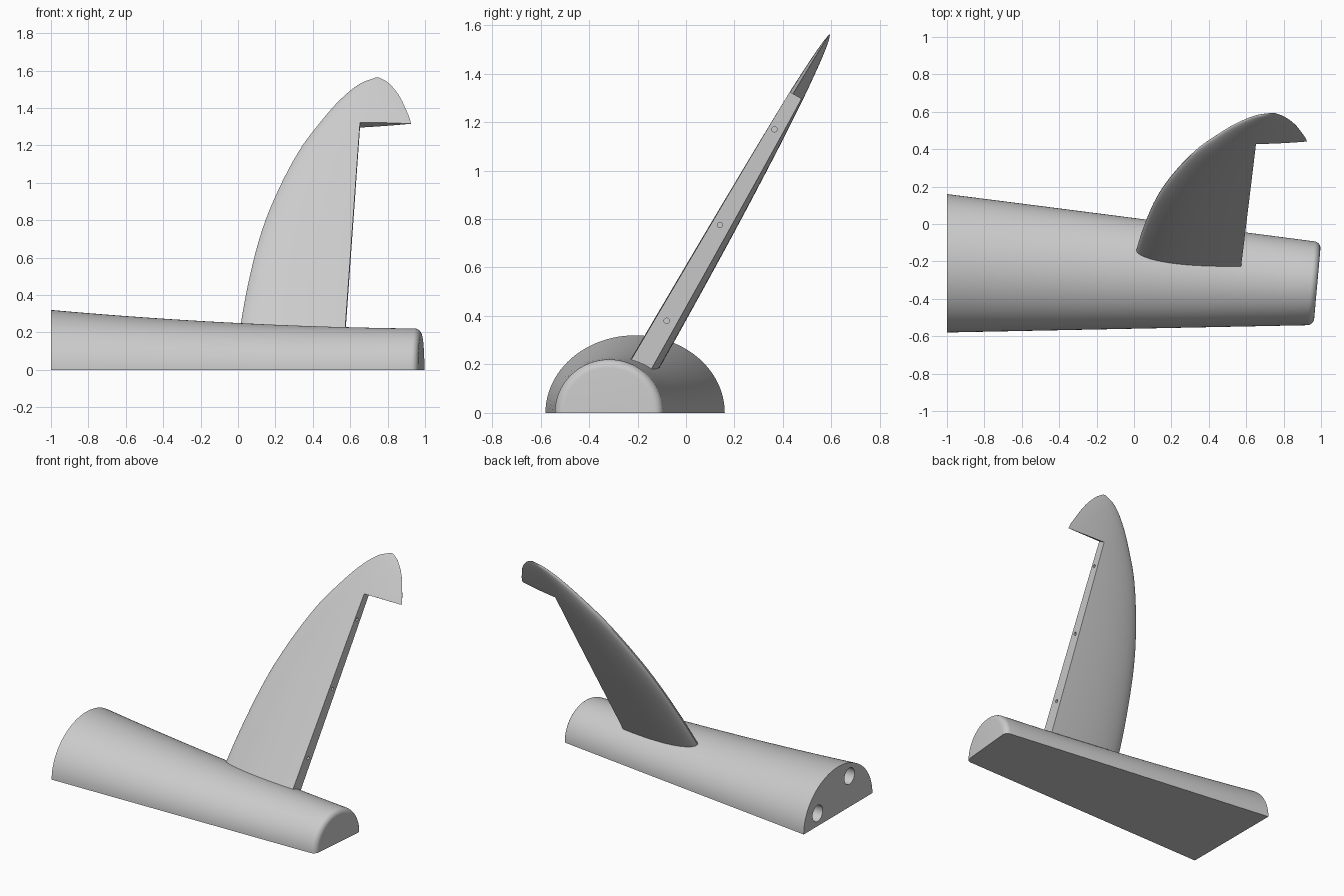
import bpy, bmesh, math
from mathutils import Vector, Matrix

cube = bpy.data.objects.get("Cube")
if cube:
    bpy.data.objects.remove(cube, do_unlink=True)

# Single plain colour
grey = bpy.data.materials.new("light_grey")
grey.use_nodes = True
grey.diffuse_color = (0.6, 0.6, 0.6, 1)
grey.node_tree.nodes["Principled BSDF"].inputs["Base Color"].default_value = (0.6, 0.6, 0.6, 1)


def add_object(name, bm):
    bmesh.ops.recalc_face_normals(bm, faces=bm.faces)
    mesh = bpy.data.meshes.new(name)
    bm.to_mesh(mesh)
    bm.free()
    mesh.materials.append(grey)
    ob = bpy.data.objects.new(name, mesh)
    bpy.context.collection.objects.link(ob)
    return ob


def loft(name, sections):
    """Skin closed sections of equal length and cap both ends."""
    bm = bmesh.new()
    rings = [[bm.verts.new(p) for p in s] for s in sections]
    n = len(rings[0])
    for a, b in zip(rings, rings[1:]):
        for i in range(n):
            j = (i + 1) % n
            bm.faces.new((a[i], a[j], b[j], b[i]))
    bm.faces.new(rings[0])
    bm.faces.new(rings[-1])
    return add_object(name, bm)


def boolean(target, tool, operation):
    mod = target.modifiers.new(operation.lower(), "BOOLEAN")
    mod.operation = operation
    mod.solver = "EXACT"
    mod.object = tool
    bpy.context.view_layer.objects.active = target
    bpy.ops.object.modifier_apply(modifier=mod.name)
    bpy.data.objects.remove(tool, do_unlink=True)


def drill(target, start, axis, radius, depth):
    """Cut a blind round hole from start along axis."""
    axis = Vector(axis)
    bm = bmesh.new()
    bmesh.ops.create_cone(bm, cap_ends=True, segments=32, radius1=radius,
                          radius2=radius, depth=2 * depth)
    rot = axis.to_track_quat("Z", "Y").to_matrix().to_4x4()
    bm.transform(Matrix.Translation(start) @ rot)
    boolean(target, add_object("drill", bm), "DIFFERENCE")


# Tapered half-round boom with a rounded, slightly skewed end
def boom_section(p, inset):
    y_hi, y_lo = 0.16 - 0.13 * (p + 1), -0.58 + 0.02 * (p + 1)
    centre, half = (y_hi + y_lo) / 2, (y_hi - y_lo) / 2 - inset
    height = 0.25 - 0.05 * p + 0.02 * p * p - inset
    pts = []
    for i in range(49):
        a = math.pi * i / 48
        y = centre + half * math.cos(a)
        skew = 0.09 * (y + 0.32) * (p + 1) / 2
        pts.append((p + skew, y, height * math.sin(a)))
    return pts


FILLET, END = 0.035, 0.98
stations = [(-1 + (END - FILLET + 1) * i / 24, 0) for i in range(25)]
for i in range(1, 9):
    a = math.pi / 2 * i / 8
    stations.append((END - FILLET * (1 - math.sin(a)), FILLET * (1 - math.cos(a))))
boom = loft("boom", [boom_section(p, q) for p, q in stations])


# Fin frame: s runs along the span, n across the thickness
def fin_point(x, s, n):
    return (x, 0.5 * s + 0.866 * n, 0.866 * s - 0.5 * n)


def chord_n(x):
    return -0.234 - 0.045 * x


def interpolate(points, s):
    """Smooth cubic through (s, x) points."""
    k = max(i for i in range(len(points) - 1) if points[i][0] <= s or i == 0)
    p = [points[min(max(k + d, 0), len(points) - 1)] for d in (-1, 0, 1, 2)]
    h = p[2][0] - p[1][0]
    t = (s - p[1][0]) / h
    m1 = (p[2][1] - p[0][1]) / (p[2][0] - p[0][0]) * h
    m2 = (p[3][1] - p[1][1]) / (p[3][0] - p[1][0]) * h
    return ((2 * t**3 - 3 * t**2 + 1) * p[1][1] + (t**3 - 2 * t**2 + t) * m1
            + (3 * t**2 - 2 * t**3) * p[2][1] + (t**3 - t**2) * m2)


# Leading edge and horn outline as (height, x)
leading = [(0.1, 0.0), (0.257, 0.016), (0.51, 0.064), (0.75, 0.128), (0.963, 0.214),
           (1.18, 0.33), (1.326, 0.44), (1.444, 0.545), (1.53, 0.652), (1.562, 0.735)]
trailing = [(0.1, 0.98), (1.305, 0.925), (1.396, 0.893), (1.47, 0.856),
            (1.535, 0.8), (1.562, 0.755)]


def fin_section(z):
    lead = interpolate(leading, z)
    if z < 1.305:
        trail = 0.98 - 0.055 * (z - 0.1) / 1.205
    else:
        trail = interpolate(trailing, z)
    chord = trail - lead
    s = (z + 0.5 * chord_n(lead + chord * 0.3)) / 0.866
    upper, lower = [], []
    for i in range(29):
        t = (1 - math.cos(math.pi * i / 28)) / 2
        x = lead + chord * t
        thick = 0.6 * chord * (0.2969 * math.sqrt(t) - 0.126 * t - 0.3516 * t**2
                               + 0.2843 * t**3 - 0.1036 * t**4)
        thick = max(thick, 0) + 0.0004
        upper.append(fin_point(x, s, chord_n(x) - thick))
        lower.append(fin_point(x, s, chord_n(x) + thick))
    return upper + lower[:0:-1]


heights = [0.1 + 1.462 * math.sin(math.pi / 2 * i / 44) for i in range(45)]
fin = loft("fin", [fin_section(z) for z in heights])

# Notch for the missing control surface, below the horn
def hinge_x(s):
    return 0.568 + 0.062 * s


def notch_section(s):
    return [fin_point(x, s, n) for x, n in
            ((hinge_x(s), -0.5), (1.5, -0.5), (1.5, 0), (hinge_x(s), 0))]


boolean(fin, loft("notch_cutter", [notch_section(-0.5), notch_section(1.36)]), "DIFFERENCE")

# Hinge pin holes
for y, z in ((-0.08, 0.38), (0.14, 0.775), (0.365, 1.17)):
    s = 0.5 * y + 0.866 * z
    drill(fin, (hinge_x(s), y, z), (1, 0, 0), 0.011, 0.08)

# Join fin to boom, then drill the joining holes
boolean(boom, fin, "UNION")
boom.name = "boom_with_fin"
for y, z in ((0.01, 0.087), (-0.333, 0.21)):
    drill(boom, (-1, y, z), (1, 0, 0), 0.055, 0.3)
for x, y in ((0.448, -0.199), (0.448, -0.38), (-0.823, -0.112), (-0.823, -0.395)):
    drill(boom, (x, y, 0), (0, 0, 1), 0.05, 0.1)

bpy.ops.object.select_all(action="DESELECT")
boom.select_set(True)
bpy.context.view_layer.objects.active = boom
bpy.ops.object.shade_smooth_by_angle(angle=math.radians(30))
